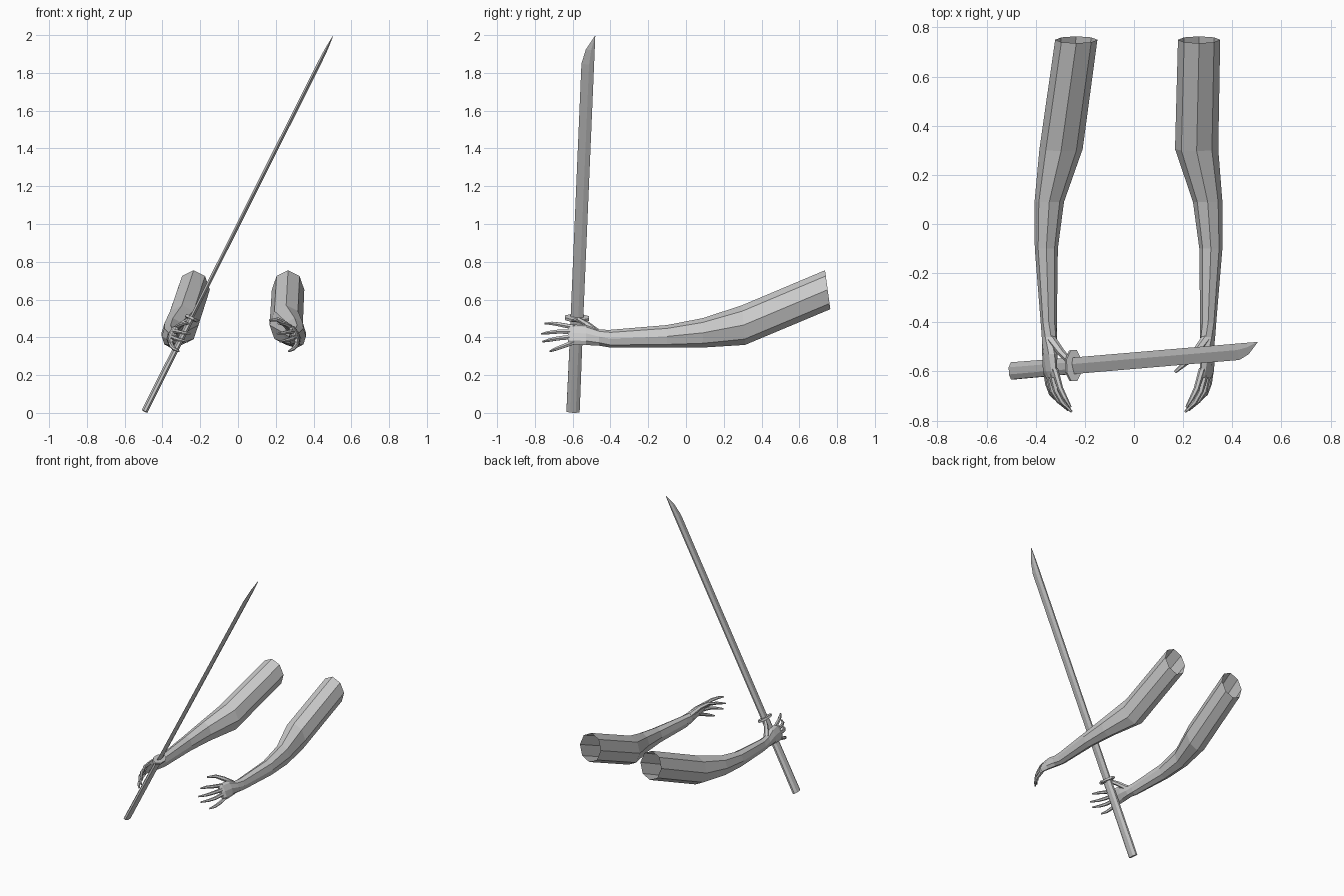
import bpy, bmesh, math
from mathutils import Vector

if "Cube" in bpy.data.objects:
    bpy.data.objects.remove(bpy.data.objects["Cube"])

grey = bpy.data.materials.new("plain_grey")
grey.diffuse_color = (0.6, 0.6, 0.6, 1)
grey.use_nodes = True
grey.node_tree.nodes["Principled BSDF"].inputs["Base Color"].default_value = grey.diffuse_color


def loft(name, rings, cap_start=True, cap_end=True):
    """Skin a list of equal-length point rings into one object."""
    bm = bmesh.new()
    vr = [[bm.verts.new(p) for p in r] for r in rings]
    n = len(vr[0])
    for a, b in zip(vr, vr[1:]):
        for i in range(n):
            j = (i + 1) % n
            bm.faces.new((a[i], a[j], b[j], b[i]))
    if cap_start:
        bm.faces.new(vr[0][::-1])
    if cap_end:
        bm.faces.new(vr[-1])
    bmesh.ops.recalc_face_normals(bm, faces=bm.faces)
    me = bpy.data.meshes.new(name)
    bm.to_mesh(me)
    bm.free()
    me.materials.append(grey)
    ob = bpy.data.objects.new(name, me)
    bpy.context.collection.objects.link(ob)
    return ob


def arm_ring(y, x, z, rx, rz, tilt=0, lean=0.0):
    """Eight-sided section across the arm, tilted about y, top leaning forward."""
    t = math.radians(tilt)
    pts = []
    for k in range(8):
        a = k * math.pi / 4
        u, w = rx * math.cos(a), rz * math.sin(a)
        pts.append((x + u * math.cos(t) - w * math.sin(t),
                    y - lean * math.sin(a),
                    z + u * math.sin(t) + w * math.cos(t)))
    return pts


def tube(name, pts, radii, sides=6):
    """Tapered finger tube along a few points."""
    pts = [Vector(p) for p in pts]
    rings = []
    for i, p in enumerate(pts):
        d = (pts[min(i + 1, len(pts) - 1)] - pts[max(i - 1, 0)]).normalized()
        u = d.cross(Vector((0, 0, 1))).normalized()
        v = u.cross(d)
        rings.append([p + radii[i] * (u * math.cos(k * math.tau / sides)
                                      + v * math.sin(k * math.tau / sides))
                      for k in range(sides)])
    return loft(name, rings)


# Arm centre line: y, height, half width, half height, tilt, lean
sections = [(0.75, 0.652, 0.086, 0.103, 0, 0.014),
            (0.305, 0.465, 0.088, 0.105, 0, 0.008),
            (0.09, 0.424, 0.060, 0.078, 0, 0),
            (-0.10, 0.405, 0.047, 0.060, 0, 0),
            (-0.40, 0.393, 0.033, 0.047, 0, 0),
            (-0.46, 0.398, 0.031, 0.043, 10, 0),
            (-0.53, 0.412, 0.026, 0.056, 20, 0),
            (-0.60, 0.415, 0.018, 0.058, 25, 0),
            (-0.625, 0.415, 0.011, 0.050, 25, 0)]
right_x = [0.265, 0.255, 0.300, 0.313, 0.302, 0.300, 0.298, 0.297, 0.293]
left_x = [0.235, 0.297, 0.345, 0.357, 0.347, 0.345, 0.343, 0.342, 0.338]

fingers = {
    "index_finger": [(.278, -.59, .453), (.255, -.67, .468), (.235, -.71, .474), (.213, -.747, .473)],
    "middle_finger": [(.292, -.60, .430), (.272, -.68, .430), (.248, -.725, .425), (.208, -.765, .418)],
    "ring_finger": [(.303, -.60, .403), (.287, -.68, .394), (.262, -.72, .386), (.222, -.758, .377)],
    "little_finger": [(.312, -.59, .376), (.305, -.65, .353), (.292, -.69, .338), (.268, -.72, .326)],
    "thumb": [(.292, -.47, .425), (.250, -.525, .470), (.210, -.565, .494), (.167, -.603, .490)],
}

# Arms with open shoulders, palms, and fingers on both sides
for side, sx, xs, shift in (("right", 1, right_x, 0), ("left", -1, left_x, 0.045)):
    loft(side + "_arm", [arm_ring(y, sx * x, z, rx, rz, sx * t, ln)
                         for (y, z, rx, rz, t, ln), x in zip(sections, xs)],
         cap_start=False)
    for fname, pts in fingers.items():
        r = [.020, .016, .012, .006] if fname == "thumb" else [.014, .012, .010, .005]
        tube(side + "_" + fname, [(sx * (x + shift), y, z) for x, y, z in pts], r)

# Sword frame: long axis, flat direction (across the blade), thickness direction
base = Vector((-0.495, -0.598, 0.008))
axis = Vector((1.0, 0.085, 1.992)).normalized()
thick = axis.cross(Vector((0, 1, 0))).normalized()
flat = thick.cross(axis).normalized()
if flat.y < 0:
    flat = -flat


def sword_ring(s, shape):
    return [base + axis * s + flat * f + thick * t for f, t in shape]


def oval(rf, rt, n=8):
    return [(rf * math.cos((k + .5) * math.tau / n), rt * math.sin((k + .5) * math.tau / n))
            for k in range(n)]


# Handle and guard
loft("handle", [sword_ring(0, oval(.038, .018)), sword_ring(.55, oval(.036, .017))])
loft("guard", [sword_ring(.545, oval(.068, .036)), sword_ring(.560, oval(.068, .036))])


# Blade: sharp edge on one side, ridge, narrow spine on the other
def blade_ring(s, edge, spine=.033, t=.010):
    ridge = edge + (spine - edge) * .6
    return sword_ring(s, [(edge, 0), (ridge, t), (spine, t * .5), (spine, -t * .5), (ridge, -t)])


loft("blade", [blade_ring(.555, -.034), blade_ring(2.06, -.034),
               blade_ring(2.145, -.014, t=.008), blade_ring(2.227, .031, t=.001)])
